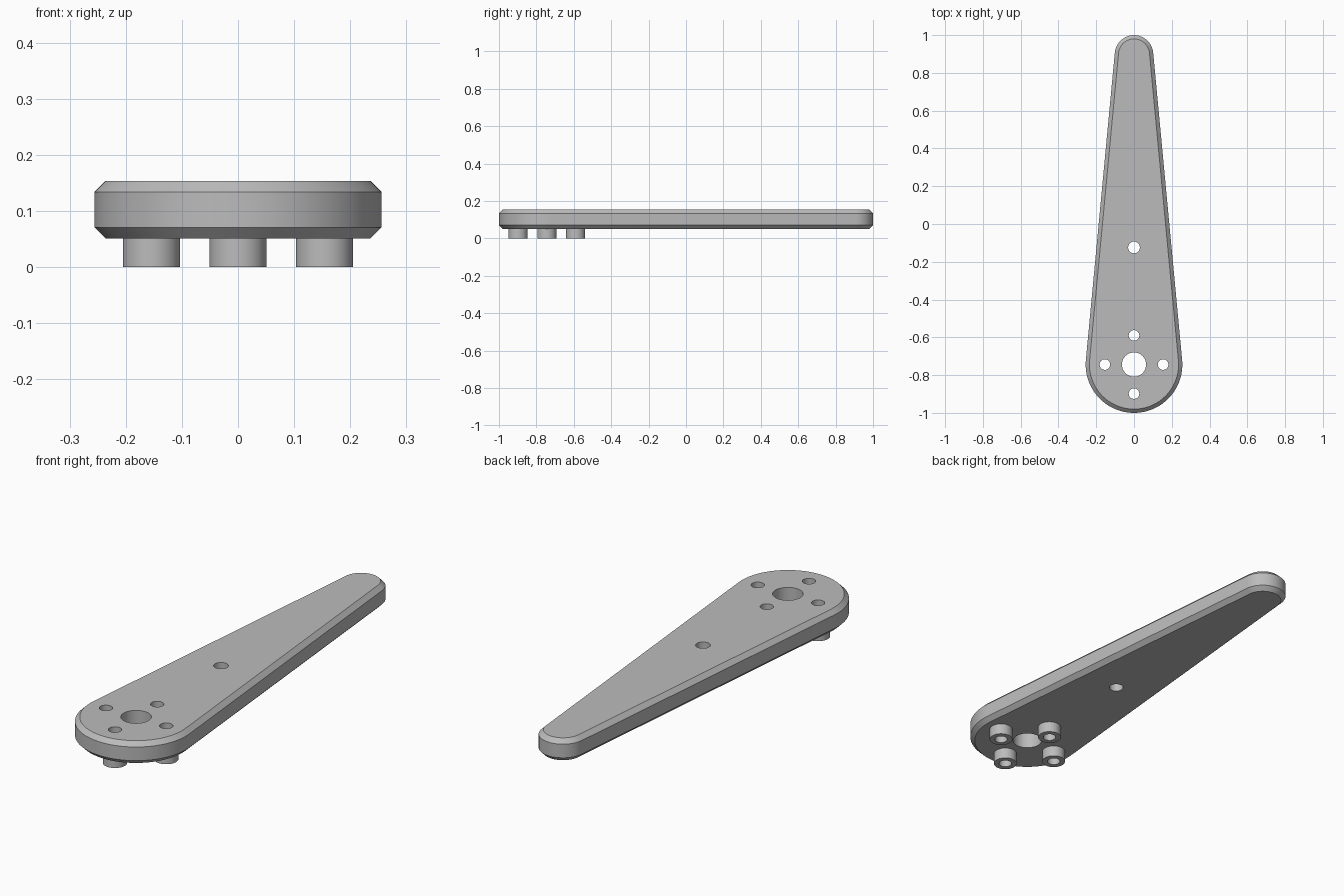
import bpy
import bmesh
from math import asin, cos, sin, pi, radians

cube = bpy.data.objects.get("Cube")
if cube:
    bpy.data.objects.remove(cube, do_unlink=True)

# Main dimensions
BIG_Y, BIG_R = -0.744, 0.256
TIP_Y, TIP_R = 0.898, 0.102
Z_LOW, Z_TOP, CHAMFER = 0.051, 0.154, 0.02
SPACING, BORE_R, PEG_R, HUB_R = 0.154, 0.028, 0.051, 0.064

grey = bpy.data.materials.new("plain_grey")
grey.use_nodes = True
COLOUR = (0.5, 0.5, 0.5, 1)
grey.diffuse_color = COLOUR
grey.node_tree.nodes["Principled BSDF"].inputs["Base Color"].default_value = COLOUR


def arc(cx, cy, r, start, end, steps):
    """Points along an arc, both ends included."""
    angles = [start + (end - start) * i / steps for i in range(steps + 1)]
    return [(cx + r * cos(a), cy + r * sin(a)) for a in angles]


def circle(cx, cy, r, steps=40):
    return arc(cx, cy, r, 0, 2 * pi, steps)[:-1]


def outline(inset):
    """Two round ends joined by their tangent lines."""
    tilt = asin((BIG_R - TIP_R) / (TIP_Y - BIG_Y))
    return (arc(0, TIP_Y, TIP_R - inset, tilt, pi - tilt, 32)
            + arc(0, BIG_Y, BIG_R - inset, pi - tilt, 2 * pi + tilt, 56))


def add_wall(bm, levels):
    """Skin a stack of (points, z) loops; return the end loops' edges."""
    rings = [[bm.verts.new((x, y, z)) for x, y in pts] for pts, z in levels]
    for low, high in zip(rings, rings[1:]):
        for i in range(len(low)):
            j = (i + 1) % len(low)
            bm.faces.new((low[i], low[j], high[j], high[i]))
    return [[bm.edges.get((r[i - 1], r[i])) for i in range(len(r))]
            for r in (rings[0], rings[-1])]


def build(name, walls):
    """Close an outer wall and its bores with flat top and bottom faces."""
    bm = bmesh.new()
    low, high = [], []
    for levels in walls:
        ends = add_wall(bm, levels)
        low += ends[0]
        high += ends[1]
    for edges in (low, high):
        bmesh.ops.triangle_fill(bm, use_beauty=True, edges=edges)
    bmesh.ops.recalc_face_normals(bm, faces=bm.faces[:])
    mesh = bpy.data.meshes.new(name)
    bm.to_mesh(mesh)
    bm.free()
    mesh.materials.append(grey)
    obj = bpy.data.objects.new(name, mesh)
    bpy.context.collection.objects.link(obj)
    bpy.ops.object.select_all(action="DESELECT")
    obj.select_set(True)
    bpy.context.view_layer.objects.active = obj
    bpy.ops.object.shade_smooth_by_angle(angle=radians(30))
    return obj


pegs = {
    "front_peg": (0, BIG_Y - SPACING),
    "back_peg": (0, BIG_Y + SPACING),
    "left_peg": (SPACING, BIG_Y),
    "right_peg": (-SPACING, BIG_Y),
}

# Chamfered arm plate with hub hole, peg bores and middle hole
holes = [(0, BIG_Y, HUB_R), (0, -0.124, 0.031)]
holes += [(x, y, BORE_R) for x, y in pegs.values()]
body = [(outline(CHAMFER), Z_LOW), (outline(0), Z_LOW + CHAMFER),
        (outline(0), Z_TOP - CHAMFER), (outline(CHAMFER), Z_TOP)]
build("arm_plate", [body] + [
    [(circle(*h), Z_LOW), (circle(*h), Z_TOP)] for h in holes])

# Hollow pegs below the plate
for name, (x, y) in pegs.items():
    build(name, [[(circle(x, y, r), 0), (circle(x, y, r), Z_LOW)]
                 for r in (PEG_R, BORE_R)])
